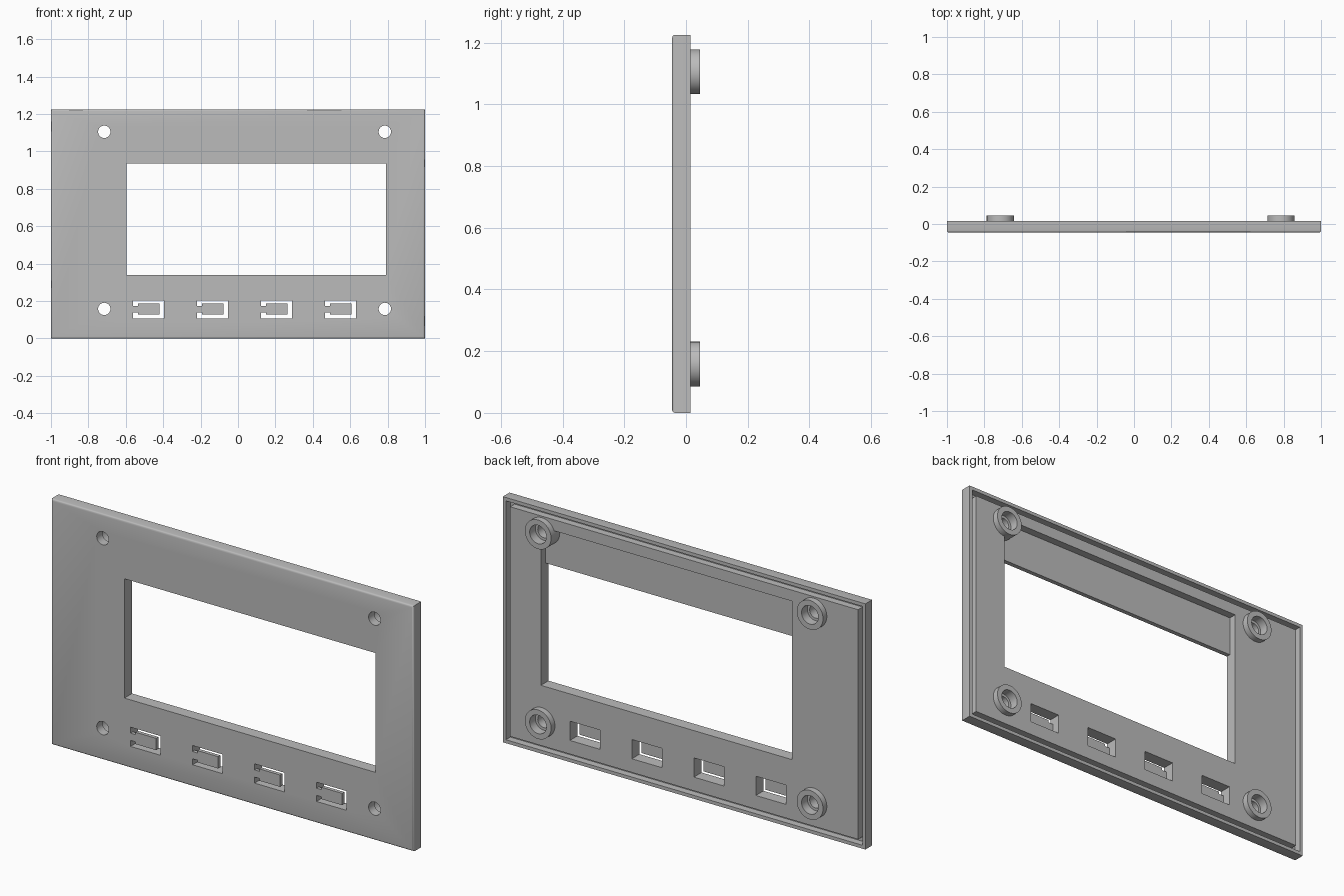
import bpy, bmesh
from math import radians
from mathutils import Matrix

cube = bpy.data.objects.get("Cube")
if cube:
    bpy.data.objects.remove(cube, do_unlink=True)

grey = bpy.data.materials.new("plain_grey")
grey.use_nodes = True
grey.diffuse_color = (0.5, 0.5, 0.5, 1)
grey.node_tree.nodes["Principled BSDF"].inputs["Base Color"].default_value = (0.5, 0.5, 0.5, 1)

FRONT, BACK, BOSS_END = -0.045, 0.015, 0.045
HEIGHT = 1.225


def finish(name, bm):
    bmesh.ops.recalc_face_normals(bm, faces=bm.faces[:])
    mesh = bpy.data.meshes.new(name)
    bm.to_mesh(mesh)
    bm.free()
    mesh.materials.append(grey)
    obj = bpy.data.objects.new(name, mesh)
    bpy.context.collection.objects.link(obj)
    return obj


def prism(name, outline, y0, y1, bevel=0):
    """Extrude an outline in x and z from y0 back to y1; bevel the front edges."""
    bm = bmesh.new()
    face = bm.faces.new([bm.verts.new((x, y0, z)) for x, z in outline])
    out = bmesh.ops.extrude_face_region(bm, geom=[face], use_keep_orig=True)
    for v in out["geom"]:
        if isinstance(v, bmesh.types.BMVert):
            v.co.y = y1
    bmesh.ops.recalc_face_normals(bm, faces=bm.faces[:])
    if bevel:
        edges = [e for e in bm.edges if all(v.co.y == bm.verts[:][0].co.y for v in e.verts)]
        bmesh.ops.bevel(bm, geom=edges, offset=bevel, segments=3, profile=0.5, affect='EDGES')
    return finish(name, bm)


def box(name, x0, x1, z0, z1, y0, y1, bevel=0):
    return prism(name, [(x0, z0), (x1, z0), (x1, z1), (x0, z1)], y0, y1, bevel)


def cylinder(name, x, z, r, y0, y1):
    bm = bmesh.new()
    place = Matrix.Translation((x, (y0 + y1) / 2, z)) @ Matrix.Rotation(radians(90), 4, 'X')
    bmesh.ops.create_cone(bm, cap_ends=True, segments=48, radius1=r, radius2=r,
                          depth=y1 - y0, matrix=place)
    return finish(name, bm)


def combine(target, tool, operation='DIFFERENCE'):
    """Apply a boolean and remove the tool object."""
    tool.hide_render = True
    mod = target.modifiers.new("combine", 'BOOLEAN')
    mod.operation = operation
    mod.solver = 'EXACT'
    mod.object = tool
    bpy.context.view_layer.update()
    graph = bpy.context.evaluated_depsgraph_get()
    result = bpy.data.meshes.new_from_object(target.evaluated_get(graph))
    target.modifiers.clear()
    target.data = result
    bpy.data.objects.remove(tool, do_unlink=True)


# Panel with softened front edges
panel = box("front_panel", -1, 1, 0, HEIGHT, FRONT, BACK, bevel=0.01)

# Groove just inside the back rim
rim, inner = 0.017, 0.04
groove = box("groove_cutter", -1 + rim, 1 - rim, rim, HEIGHT - rim, BACK - 0.035, 0.1)
combine(groove, box("groove_core", -1 + inner, 1 - inner, inner, HEIGHT - inner, -0.2, 0.2))
combine(panel, groove)

# Display window and the shallow pocket above it
combine(panel, box("window_cutter", -0.595, 0.79, 0.34, 0.935, -0.2, 0.2))
combine(panel, box("pocket_cutter", -0.595, 0.79, 0.9, 1.13, BACK - 0.038, 0.2))

# Screw bosses with counterbored holes
for x in (-0.715, 0.785):
    for z in (0.158, 1.105):
        combine(panel, cylinder("boss", x, z, 0.0725, BACK - 0.045, BOSS_END), 'UNION')
        combine(panel, cylinder("counterbore", x, z, 0.046, 0.0, 0.2))
        combine(panel, cylinder("screw_hole", x, z, 0.033, -0.2, 0.2))

# Push-button openings, each with a thin tab on a narrow neck
parts = [panel]
for i in range(4):
    x = -0.561 + 0.342 * i
    combine(panel, box("button_cutter", x, x + 0.165, 0.108, 0.204, -0.2, 0.2))
    neck, tip = x + 0.027, x + 0.141
    outline = [(x, 0.138), (neck, 0.138), (neck, 0.127), (tip, 0.127),
               (tip, 0.186), (neck, 0.186), (neck, 0.174), (x, 0.174)]
    parts.append(prism(f"button_tab_{i + 1}", outline, FRONT, FRONT + 0.018))

# Smooth round surfaces, crisp edges
bpy.ops.object.select_all(action='DESELECT')
for obj in parts:
    obj.select_set(True)
bpy.context.view_layer.objects.active = panel
bpy.ops.object.shade_smooth_by_angle(angle=radians(35))
